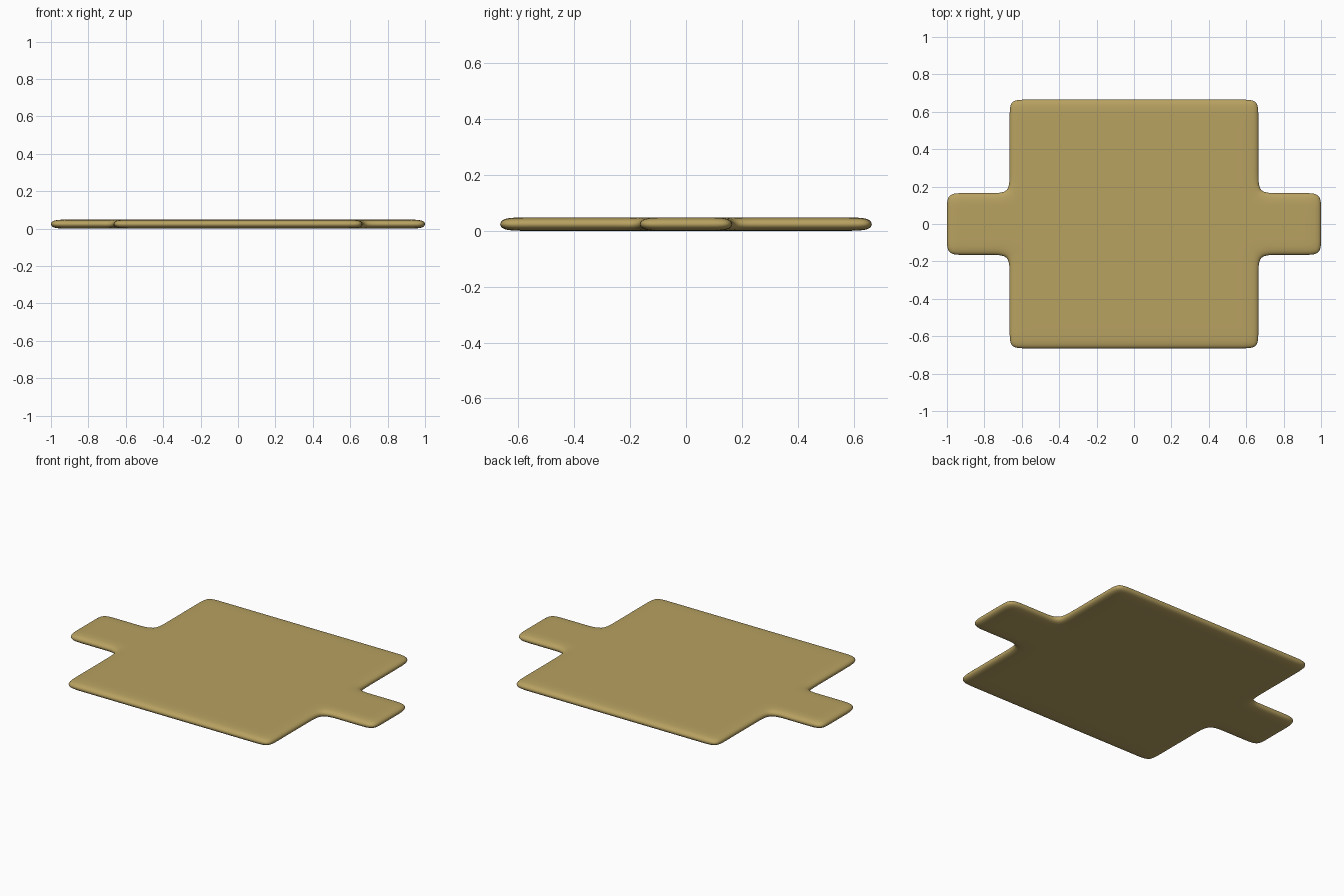
import bpy, bmesh

if "Cube" in bpy.data.objects:
    bpy.data.objects.remove(bpy.data.objects["Cube"])

D = 0.095               # spacing of the support loops beside each edge
P = D / 24              # small outset cancelling subdivision shrinkage
TIP = 1.0 + P           # half length over the tabs
BODY = 0.665 + P        # half size of the square body
TAB = 0.165 + P         # half width of the tabs
HEIGHT = 0.048


def mirrored(values):
    return sorted({s * v for v in values for s in (-1, 1)})


# Cage grid lines: real edges plus support loops
xs = mirrored([0.0, 0.3, BODY - D, BODY, BODY + D, TIP - D, TIP])
ys = mirrored([0.0, TAB - D, TAB, TAB + D, BODY - D, BODY])

# Flat cross-shaped plate outline made of grid cells
bm = bmesh.new()
verts = {}


def vert(x, y):
    if (x, y) not in verts:
        verts[(x, y)] = bm.verts.new((x, y, 0))
    return verts[(x, y)]


for x0, x1 in zip(xs, xs[1:]):
    for y0, y1 in zip(ys, ys[1:]):
        if abs(x0 + x1) / 2 < BODY or abs(y0 + y1) / 2 < TAB:
            bm.faces.new([vert(x0, y0), vert(x1, y0), vert(x1, y1), vert(x0, y1)])

# Thicken the plate upward
result = bmesh.ops.extrude_face_region(bm, geom=bm.faces[:], use_keep_orig=True)
top = [g for g in result["geom"] if isinstance(g, bmesh.types.BMVert)]
bmesh.ops.translate(bm, verts=top, vec=(0, 0, HEIGHT))
bmesh.ops.recalc_face_normals(bm, faces=bm.faces[:])
for f in bm.faces:
    f.smooth = True

mesh = bpy.data.meshes.new("tabbed_plate")
bm.to_mesh(mesh)
bm.free()
plate = bpy.data.objects.new("tabbed_plate", mesh)
bpy.context.collection.objects.link(plate)

# Soft rounded rim and corners
sub = plate.modifiers.new("round", "SUBSURF")
sub.levels = sub.render_levels = 3

# Tan colour
mat = bpy.data.materials.new("tan")
mat.diffuse_color = (0.48, 0.36, 0.12, 1)
mat.use_nodes = True
mat.node_tree.nodes["Principled BSDF"].inputs["Base Color"].default_value = mat.diffuse_color
mesh.materials.append(mat)
